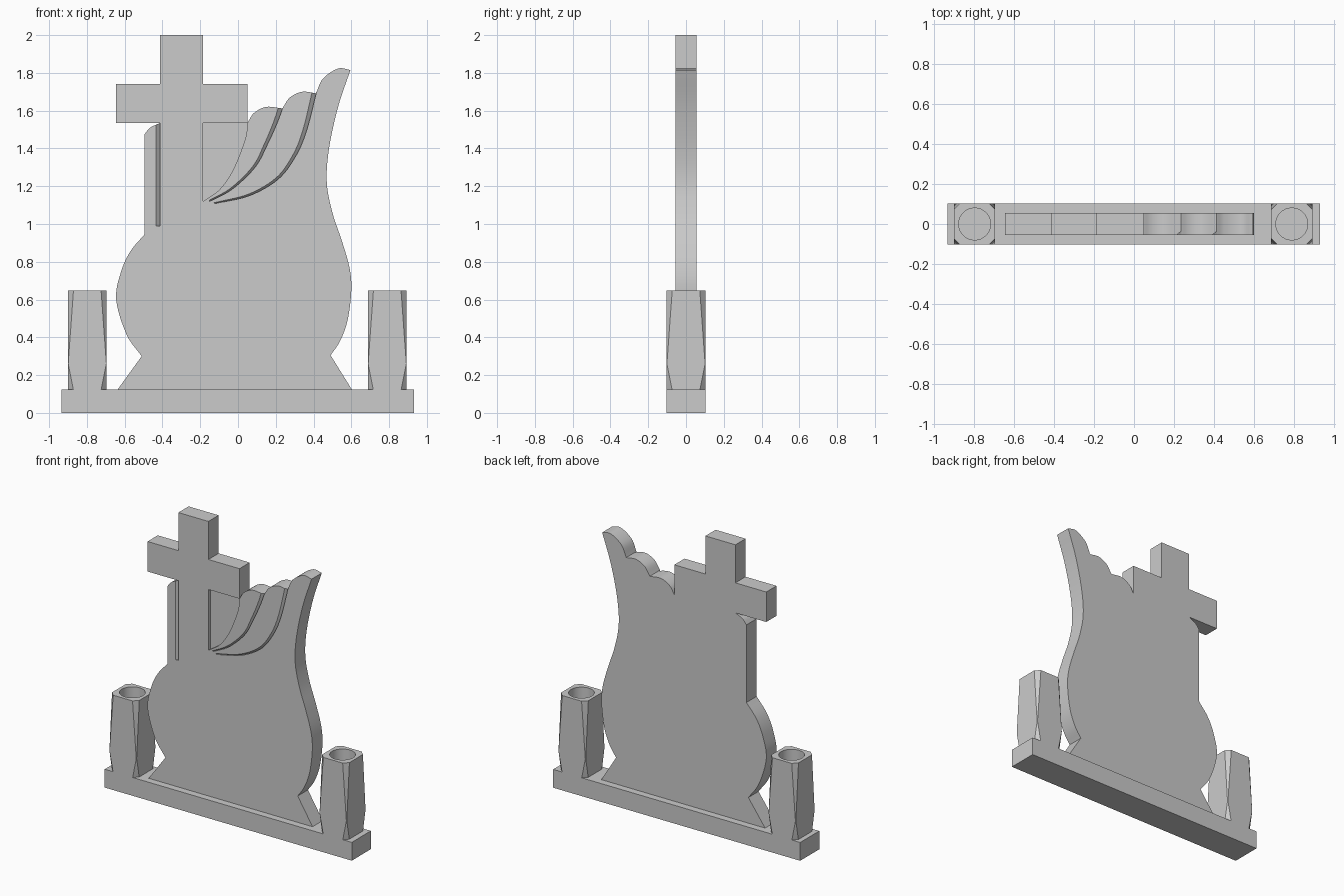
import bpy, bmesh
from math import radians
from mathutils import Vector

if "Cube" in bpy.data.objects:
    bpy.data.objects.remove(bpy.data.objects["Cube"])

FRONT, BACK, DEPTH = -0.055, 0.055, 0.02


def spline(pts, steps=6):
    """Catmull-Rom curve through 2D points, keeping both ends."""
    p = [Vector(q) for q in pts]
    p = [2 * p[0] - p[1]] + p + [2 * p[-1] - p[-2]]
    out = []
    for a, b, c, d in zip(p, p[1:], p[2:], p[3:]):
        for i in range(steps):
            t = i / steps
            out.append(0.5 * (2 * b + (c - a) * t + (2 * a - 5 * b + 4 * c - d) * t * t
                              + (3 * b - a - 3 * c + d) * t ** 3))
    return out + [p[-2]]


def loft(name, rings):
    """Closed solid through rings with equal vertex counts."""
    bm = bmesh.new()
    rows = [[bm.verts.new(v) for v in r] for r in rings]
    for a, b in zip(rows, rows[1:]):
        for i in range(len(a)):
            j = (i + 1) % len(a)
            bm.faces.new((a[i], a[j], b[j], b[i]))
    bm.faces.new(rows[0])
    bm.faces.new(rows[-1])
    bmesh.ops.recalc_face_normals(bm, faces=bm.faces)
    me = bpy.data.meshes.new(name)
    bm.to_mesh(me)
    bm.free()
    ob = bpy.data.objects.new(name, me)
    bpy.context.collection.objects.link(ob)
    return ob


def slab(name, outline, y0, y1):
    return loft(name, [[(p[0], y, p[1]) for p in outline] for y in (y0, y1)])


def cut(ob, cutter):
    bpy.context.view_layer.objects.active = ob
    m = ob.modifiers.new("cut", 'BOOLEAN')
    m.operation, m.solver, m.object = 'DIFFERENCE', 'EXACT', cutter
    bpy.ops.object.modifier_apply(modifier=m.name)
    bpy.data.objects.remove(cutter)


def smooth(ob, angle=30):
    bpy.ops.object.select_all(action='DESELECT')
    ob.select_set(True)
    bpy.context.view_layer.objects.active = ob
    bpy.ops.object.shade_smooth_by_angle(angle=radians(angle))


def groove(curve, w0, w1, d0=DEPTH):
    """Wedge cutter: steep wall on the curve, slope falling in from its left."""
    rings, n = [], len(curve) - 1
    for i, p in enumerate(curve):
        t = (curve[min(i + 1, n)] - curve[max(i - 1, 0)]).normalized()
        side = Vector((-t.y, t.x)) * (w0 + (w1 - w0) * i / n)
        d = d0 + (DEPTH - d0) * i / n
        q = p + side * (d + 0.015) / d
        rings.append([(p.x, FRONT + d, p.y), (p.x, FRONT - 0.015, p.y),
                      (q.x, FRONT - 0.015, q.y)])
    return loft("groove_cutter", rings)


# Base plinth
slab("base", [(-0.935, 0), (0.932, 0), (0.932, 0.125), (-0.935, 0.125)], -0.103, 0.103)

# Headstone outline: left side, cross, three scallops, right side
outline = [Vector((-0.64, 0.12))]
outline += spline([(-0.51, 0.30), (-0.59, 0.415), (-0.645, 0.60), (-0.62, 0.745),
                   (-0.57, 0.855), (-0.495, 0.945)])
outline += spline([(-0.495, 1.475), (-0.465, 1.51), (-0.412, 1.535)], 4)
outline += [Vector(p) for p in [(-0.645, 1.535), (-0.645, 1.74), (-0.412, 1.74), (-0.412, 2.0),
                                (-0.185, 2.0), (-0.185, 1.74), (0.05, 1.74)]]
scallops = [[(0.05, 1.535), (0.085, 1.588), (0.15, 1.62), (0.235, 1.612)],
            [(0.235, 1.612), (0.275, 1.67), (0.34, 1.70), (0.413, 1.692)],
            [(0.413, 1.692), (0.45, 1.77), (0.53, 1.823), (0.595, 1.815)]]
for s in scallops:
    outline += spline(s)[:-1]
outline += spline([(0.595, 1.815), (0.53, 1.62), (0.482, 1.40), (0.47, 1.22), (0.50, 1.06),
                   (0.55, 0.91), (0.59, 0.77), (0.60, 0.65), (0.58, 0.49), (0.54, 0.38),
                   (0.49, 0.305)])
outline.append(Vector((0.605, 0.12)))
stone = slab("headstone", outline, FRONT, BACK)

# Sunken panel beside the cross
edge = spline([(-0.185, 1.12), (-0.10, 1.18), (-0.035, 1.27), (0.01, 1.37),
               (0.042, 1.465), (0.05, 1.535)])
cut(stone, slab("panel_cutter", edge + [Vector((-0.185, 1.535))], FRONT - 0.03, FRONT + DEPTH))

# Feather grooves and the groove left of the cross shaft
cut(stone, groove(spline([(-0.15, 1.12), (-0.03, 1.185), (0.09, 1.30), (0.155, 1.42),
                          (0.205, 1.53), (0.236, 1.613), (0.25, 1.66)]), 0.006, 0.026, 0.008))
cut(stone, groove(spline([(-0.125, 1.107), (0.06, 1.15), (0.21, 1.235), (0.30, 1.35),
                          (0.36, 1.485), (0.414, 1.693), (0.425, 1.74)]), 0.006, 0.026, 0.008))
cut(stone, groove([Vector((-0.412, 0.99)), Vector((-0.412, 1.535))], 0.022, 0.022))
smooth(stone)


# Flower vases: square posts with tapering corner cuts and a round bore
def octagon(z, c, cx, h=0.103):
    k = h - c
    return [(cx + x, y, z) for x, y in [(k, -h), (h, -k), (h, k), (k, h),
                                        (-k, h), (-h, k), (-h, -k), (-k, -h)]]


for name, cx in (("left_vase", -0.798), ("right_vase", 0.79)):
    vase = loft(name, [octagon(0.12, 0.03, cx), octagon(0.26, 0.002, cx), octagon(0.648, 0.03, cx)])
    bpy.ops.mesh.primitive_cylinder_add(vertices=32, radius=0.08, depth=0.4, location=(cx, 0, 0.55))
    cut(vase, bpy.context.object)
    smooth(vase, 12)
